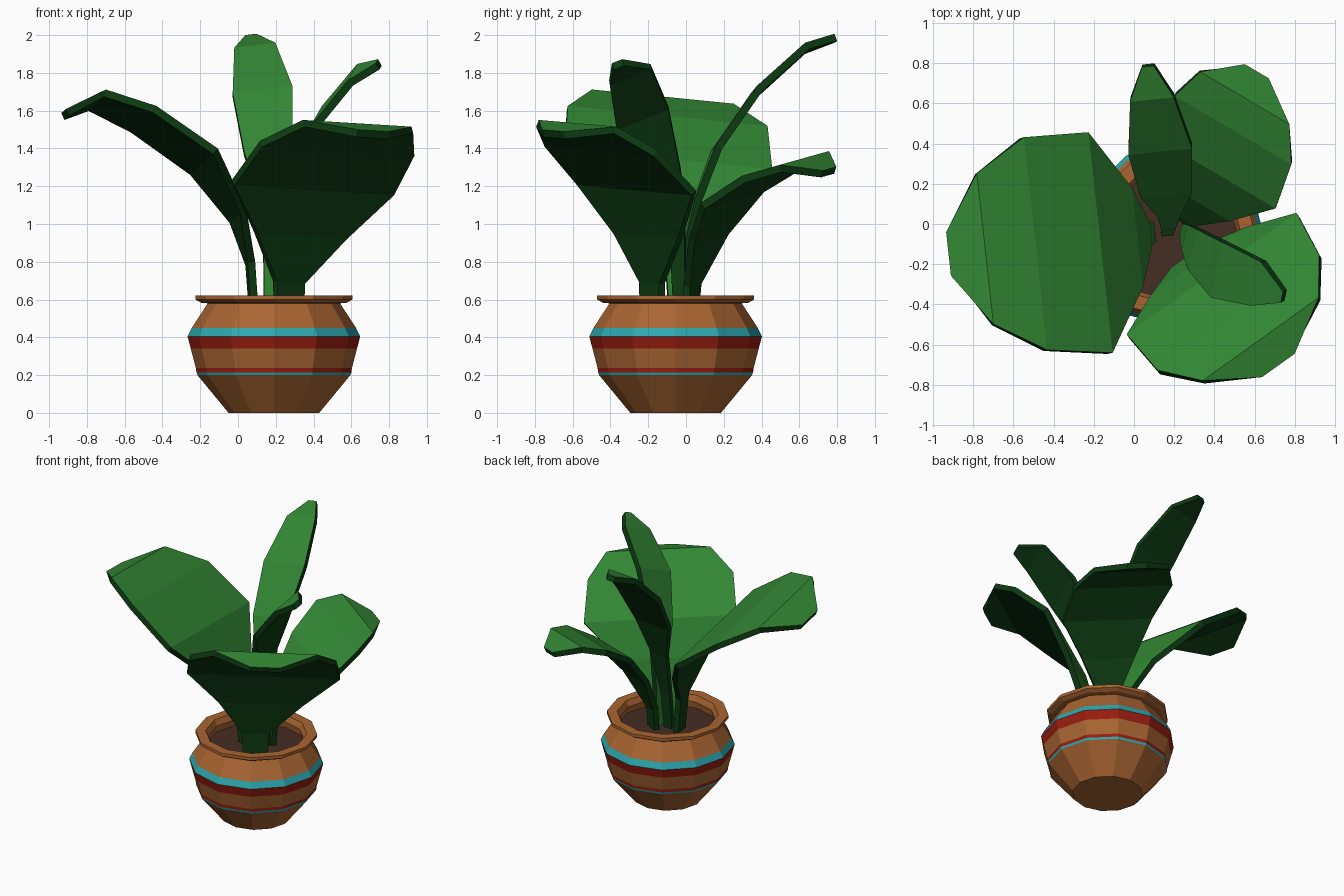
import bpy, bmesh, math
from mathutils import Vector


def material(name, rgb):
    m = bpy.data.materials.new(name)
    m.diffuse_color = (*rgb, 1)
    return m


clay = material("terracotta", (0.40, 0.13, 0.032))
teal = material("teal", (0.026, 0.39, 0.43))
red = material("red", (0.32, 0.012, 0.005))
earth = material("dark soil", (0.06, 0.026, 0.017))
green = material("leaf green", (0.032, 0.24, 0.034))
dark = material("leaf underside green", (0.004, 0.042, 0.006))

CX, CY, SIDES = 0.19, -0.055, 12


def finish(name, bm, mats):
    me = bpy.data.meshes.new(name)
    bm.to_mesh(me)
    bm.free()
    for m in mats:
        me.materials.append(m)
    ob = bpy.data.objects.new(name, me)
    bpy.context.collection.objects.link(ob)
    return ob


def lathe(name, profile, mats):
    """Profile rows: radius, height, material of the band above the row."""
    bm = bmesh.new()
    rings = []
    for r, z, _ in profile:
        rings.append([bm.verts.new((CX + r * math.cos(i * math.tau / SIDES),
                                    CY + r * math.sin(i * math.tau / SIDES), z))
                      for i in range(SIDES)])
    for k in range(len(rings) - 1):
        a, b = rings[k], rings[k + 1]
        for i in range(SIDES):
            j = (i + 1) % SIDES
            f = bm.faces.new((a[i], a[j], b[j], b[i]))
            f.material_index = profile[k][2]
    bm.faces.new(rings[0][::-1])
    bm.faces.new(rings[-1])
    return finish(name, bm, mats)


# Pot with painted bands and a flared rim
lathe("pot", [
    (0.24, 0.0, 0), (0.405, 0.20, 1), (0.41, 0.215, 2), (0.413, 0.237, 0),
    (0.44, 0.34, 2), (0.457, 0.405, 1), (0.435, 0.45, 0), (0.35, 0.58, 0),
    (0.385, 0.583, 0), (0.415, 0.60, 0), (0.415, 0.622, 0), (0.345, 0.622, 0),
    (0.325, 0.58, 0), (0.34, 0.50, 0)], [clay, teal, red])

# Soil disc
lathe("soil", [(0.345, 0.505, 0), (0.34, 0.53, 0)], [earth])


def leaf(name, across, rows, thick=0.04):
    """Rows: spine x, y, z and half width, from the stem foot to the tip."""
    across = Vector(across).normalized()
    bm = bmesh.new()
    pairs = []
    for x, y, z, w in rows:
        c = Vector((x, y, z))
        pairs.append((bm.verts.new(c - across * w), bm.verts.new(c + across * w)))
    for (a, b), (c, d) in zip(pairs, pairs[1:]):
        bm.faces.new((a, b, d, c))
    bm.normal_update()
    if sum(f.normal.z * f.calc_area() for f in bm.faces) < 0:
        bmesh.ops.reverse_faces(bm, faces=bm.faces[:])
    ob = finish(name, bm, [green, dark])
    s = ob.modifiers.new("thickness", "SOLIDIFY")
    s.thickness, s.offset = thick, 0
    s.material_offset = s.material_offset_rim = 1
    return ob


# Five broad leaves rising from the soil
leaf("left_leaf", (-0.11, 1, -0.10), [
    (0.085, -0.04, 0.51, 0.05), (0.065, -0.05, 0.79, 0.06),
    (0.0, -0.07, 1.04, 0.25), (-0.18, -0.095, 1.33, 0.555),
    (-0.50, -0.10, 1.555, 0.535), (-0.745, -0.125, 1.655, 0.38),
    (-0.915, -0.15, 1.58, 0.11)])
leaf("back_leaf", (1, 0.10, 0.12), [
    (0.165, -0.04, 0.51, 0.03), (0.17, -0.01, 0.80, 0.035),
    (0.175, 0.06, 1.12, 0.06), (0.16, 0.16, 1.39, 0.13),
    (0.13, 0.375, 1.70, 0.16), (0.09, 0.63, 1.93, 0.11),
    (0.07, 0.79, 1.985, 0.03)])
leaf("back_right_leaf", (0.85, -0.50, -0.14), [
    (0.25, 0.025, 0.51, 0.05), (0.255, 0.035, 0.68, 0.06),
    (0.33, 0.12, 0.93, 0.18), (0.445, 0.245, 1.14, 0.31),
    (0.495, 0.475, 1.285, 0.34), (0.55, 0.63, 1.33, 0.26),
    (0.605, 0.755, 1.275, 0.07)])
leaf("front_leaf", (0.81, 0.58, -0.05), [
    (0.27, -0.18, 0.51, 0.085), (0.27, -0.18, 0.69, 0.09),
    (0.33, -0.20, 0.94, 0.29), (0.395, -0.26, 1.19, 0.52),
    (0.525, -0.45, 1.40, 0.495), (0.635, -0.58, 1.515, 0.355),
    (0.715, -0.70, 1.475, 0.10)])
leaf("right_leaf", (0.2, 0.9, 0.35), [
    (0.25, -0.03, 0.51, 0.035), (0.255, -0.04, 0.80, 0.04),
    (0.27, -0.07, 1.02, 0.07), (0.31, -0.13, 1.25, 0.11),
    (0.43, -0.23, 1.56, 0.15), (0.62, -0.295, 1.79, 0.12),
    (0.745, -0.36, 1.845, 0.03)])
